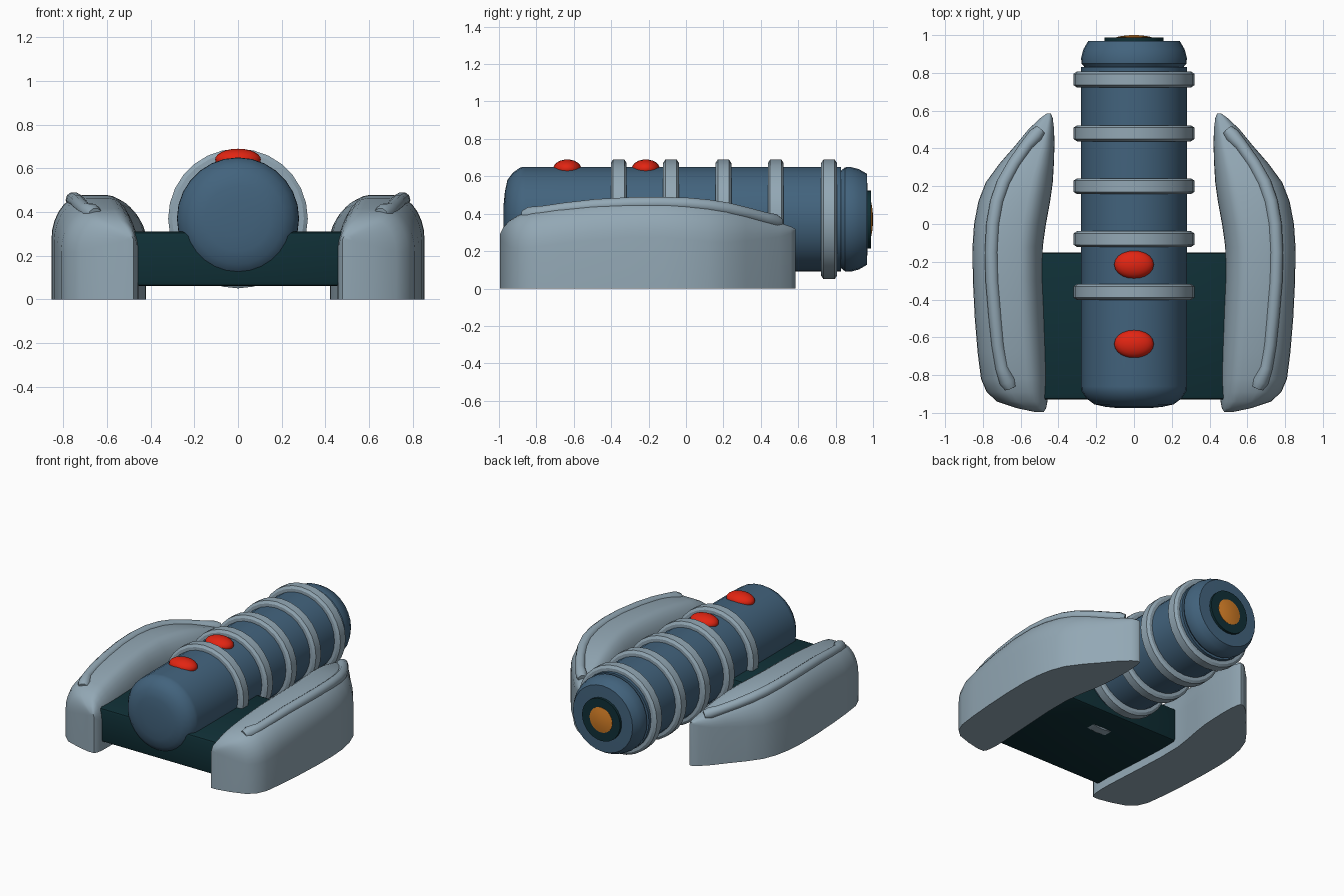
import bpy, bmesh, math
from mathutils import Vector

if "Cube" in bpy.data.objects:
    bpy.data.objects.remove(bpy.data.objects["Cube"])


def material(name, rgb):
    m = bpy.data.materials.new(name)
    m.diffuse_color = (*rgb, 1)
    m.use_nodes = True
    m.node_tree.nodes["Principled BSDF"].inputs["Base Color"].default_value = m.diffuse_color
    return m


GREY = material("pale blue grey", (0.29, 0.39, 0.46))
BLUE = material("steel blue", (0.055, 0.125, 0.205))
DARK = material("dark teal", (0.005, 0.029, 0.037))
RED = material("red", (0.76, 0.018, 0.006))
ORANGE = material("orange", (0.66, 0.21, 0.02))
AXIS_Z = 0.37


def finish(name, bm, mat, angle=35):
    bmesh.ops.remove_doubles(bm, verts=bm.verts, dist=1e-5)
    bmesh.ops.recalc_face_normals(bm, faces=bm.faces)
    me = bpy.data.meshes.new(name)
    bm.to_mesh(me)
    bm.free()
    me.materials.append(mat)
    ob = bpy.data.objects.new(name, me)
    bpy.context.collection.objects.link(ob)
    bpy.ops.object.select_all(action='DESELECT')
    ob.select_set(True)
    bpy.context.view_layer.objects.active = ob
    bpy.ops.object.shade_smooth_by_angle(angle=math.radians(angle))
    return ob


def loft(name, sections, mat, angle=35, loop=False):
    """Skin a list of closed sections, capping the ends unless looped."""
    bm = bmesh.new()
    rings = [[bm.verts.new(p) for p in s] for s in sections]
    n = len(rings[0])
    pairs = list(zip(rings, rings[1:]))
    if loop:
        pairs.append((rings[-1], rings[0]))
    else:
        bm.faces.new(rings[0])
        bm.faces.new(rings[-1])
    for a, b in pairs:
        for i in range(n):
            j = (i + 1) % n
            bm.faces.new((a[i], a[j], b[j], b[i]))
    return finish(name, bm, mat, angle)


def lathe(name, profile, mat, sides=28, loop=False, angle=35):
    """Turn (radius, y) points about the barrel axis."""
    secs = []
    for r, y in profile:
        secs.append([(r * math.sin(2 * math.pi * i / sides), y,
                      AXIS_Z + r * math.cos(2 * math.pi * i / sides)) for i in range(sides)])
    return loft(name, secs, mat, angle, loop)


# Barrel, muzzle collar and lens
lathe("barrel", [(0.08, -0.975), (0.15, -0.968), (0.21, -0.955), (0.25, -0.925),
                 (0.278, -0.885), (0.28, -0.86), (0.28, 0.83)], BLUE)
lathe("end_collar", [(0.24, 0.80), (0.255, 0.822), (0.278, 0.85), (0.28, 0.88),
                     (0.268, 0.925), (0.243, 0.968), (0.15, 0.97)], BLUE)
lathe("lens_surround", [(0.155, 0.95), (0.155, 0.988)], DARK)
lathe("lens", [(0.092, 0.97), (0.092, 0.99), (0.06, 0.996), (0.02, 1.0)], ORANGE)

# Raised bands around the barrel
for k, y in enumerate((-0.36, -0.08, 0.20, 0.48, 0.765)):
    lathe("barrel_band_%d" % (k + 1),
          [(0.26, y - 0.042), (0.302, y - 0.042), (0.32, y - 0.03),
           (0.32, y + 0.03), (0.302, y + 0.042), (0.26, y + 0.042)], GREY, loop=True, angle=25)

# Red buttons
for k, y in enumerate((-0.635, -0.215)):
    bm = bmesh.new()
    bmesh.ops.create_uvsphere(bm, u_segments=20, v_segments=12, radius=1)
    for v in bm.verts:
        v.co = (v.co.x * 0.105, v.co.y * 0.075 + y, v.co.z * 0.05 + 0.64)
    finish("button_%d" % (k + 1), bm, RED, 60)

# Base plate joining the side pods
bm = bmesh.new()
bmesh.ops.create_cube(bm, size=1)
for v in bm.verts:
    v.co = (v.co.x * 1.08, v.co.y * 0.78 - 0.54, v.co.z * 0.25 + 0.185)
bmesh.ops.bevel(bm, geom=bm.edges[:], offset=0.02, segments=2, affect='EDGES', profile=0.5)
finish("base_plate", bm, DARK)

# Side pods: y, inner x, outer x, height
STATIONS = [
    (-0.995, 0.478, 0.525, 0.29), (-0.975, 0.465, 0.62, 0.33), (-0.94, 0.458, 0.725, 0.365),
    (-0.89, 0.455, 0.78, 0.395), (-0.82, 0.455, 0.81, 0.415), (-0.68, 0.463, 0.828, 0.44),
    (-0.50, 0.474, 0.843, 0.463), (-0.30, 0.484, 0.853, 0.476), (-0.12, 0.483, 0.855, 0.478),
    (0.0, 0.466, 0.847, 0.472), (0.12, 0.444, 0.824, 0.46), (0.22, 0.43, 0.785, 0.442),
    (0.32, 0.424, 0.712, 0.415), (0.42, 0.421, 0.625, 0.38), (0.50, 0.423, 0.56, 0.352),
    (0.56, 0.43, 0.497, 0.332), (0.585, 0.44, 0.462, 0.318)]


def pod_section(y, xi, xo, h, s):
    w = xo - xi
    ro, ri, rz = 0.40 * w, 0.32 * w, min(0.21, 0.55 * w)
    pts = [(xi, 0), (xo, 0)]
    for i in range(8):
        a = math.pi / 2 * i / 7
        pts.append((xo - ro + ro * math.cos(a), h - rz + rz * math.sin(a)))
    for i in range(8):
        a = math.pi / 2 * (1 + i / 7)
        pts.append((xi + ri + ri * math.cos(a), h - rz + rz * math.sin(a)))
    return [(s * x, y, z) for x, z in pts]


# Curved piping along the top of each pod: x, y, z, radius
PIPE = [(0.655, -0.865, 0.385, 0.034), (0.67, -0.83, 0.395, 0.044), (0.70, -0.76, 0.41, 0.034),
        (0.72, -0.64, 0.428, 0.034), (0.735, -0.48, 0.444, 0.036), (0.75, -0.3, 0.454, 0.036),
        (0.754, -0.15, 0.456, 0.036), (0.746, 0.0, 0.452, 0.036), (0.725, 0.12, 0.441, 0.036),
        (0.69, 0.22, 0.425, 0.036), (0.635, 0.32, 0.402, 0.034), (0.565, 0.42, 0.375, 0.034),
        (0.52, 0.47, 0.36, 0.04), (0.495, 0.497, 0.352, 0.03)]


def pipe_section(i, s):
    a, b = Vector(PIPE[max(i - 1, 0)][:3]), Vector(PIPE[min(i + 1, len(PIPE) - 1)][:3])
    t = (b - a).normalized()
    u = t.cross(Vector((0, 0, 1))).normalized()
    v = u.cross(t)
    c, r = Vector(PIPE[i][:3]), PIPE[i][3]
    out = []
    for k in range(10):
        p = c + r * (u * math.cos(k * math.pi / 5) + v * math.sin(k * math.pi / 5))
        out.append((s * p.x, p.y, p.z))
    return out


for side, s in (("right", 1), ("left", -1)):
    loft(side + "_pod", [pod_section(*st, s) for st in STATIONS], GREY, 40)
    loft(side + "_pod_piping", [pipe_section(i, s) for i in range(len(PIPE))], GREY, 50)
